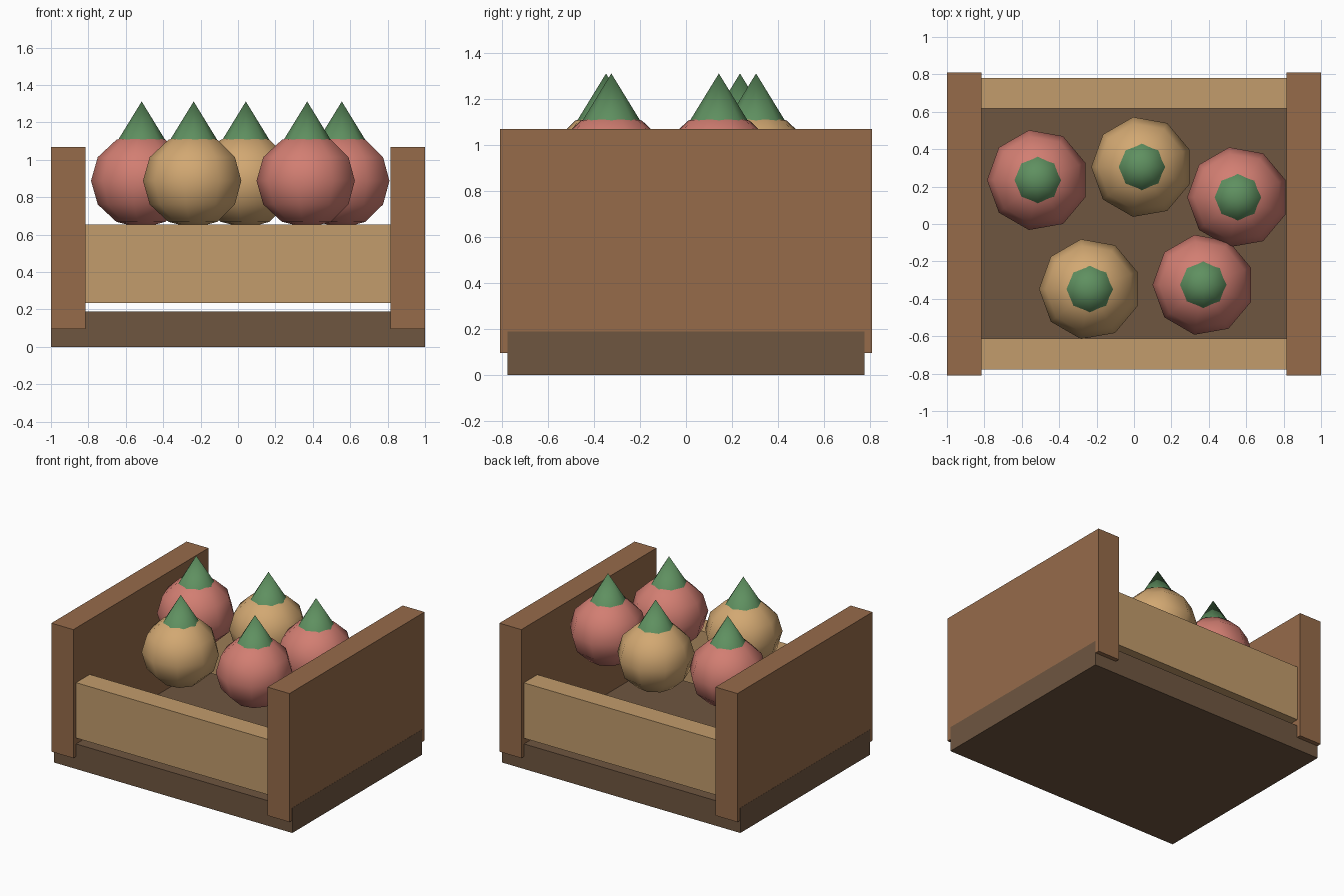
import bpy, bmesh, math
from mathutils import Matrix, Vector

if "Cube" in bpy.data.objects:
    bpy.data.objects.remove(bpy.data.objects["Cube"], do_unlink=True)


def material(name, hex_code):
    srgb = [int(hex_code[i:i + 2], 16) / 255 for i in (0, 2, 4)]
    colour = [((c + 0.055) / 1.055) ** 2.4 for c in srgb] + [1]
    mat = bpy.data.materials.new(name)
    mat.use_nodes = True
    mat.diffuse_color = colour
    mat.node_tree.nodes["Principled BSDF"].inputs["Base Color"].default_value = colour
    return mat


dark_wood = material("dark wood", "6f5640")
brown_wood = material("brown wood", "966b4a")
pale_wood = material("pale wood", "c29c6c")
red_skin = material("red skin", "d27e72")
tan_skin = material("tan skin", "d2a872")
leaf_green = material("leaf green", "5f9060")


def finish(bm, name, mat, location=(0, 0, 0)):
    mesh = bpy.data.meshes.new(name)
    bmesh.ops.recalc_face_normals(bm, faces=bm.faces)
    bm.to_mesh(mesh)
    bm.free()
    mesh.materials.append(mat)
    obj = bpy.data.objects.new(name, mesh)
    obj.location = location
    bpy.context.collection.objects.link(obj)
    return obj


def box(name, mat, low, high):
    low, high = Vector(low), Vector(high)
    bm = bmesh.new()
    size = Matrix.Diagonal((high - low).to_4d())
    bmesh.ops.create_cube(bm, size=1, matrix=size)
    return finish(bm, name, mat, (low + high) / 2)


def lathe(name, mat, profile, segments, location):
    # Revolve a (radius, height) profile, starting on the -x side
    bm = bmesh.new()
    verts = [bm.verts.new((-r, 0, z)) for r, z in profile]
    edges = [bm.edges.new(pair) for pair in zip(verts, verts[1:])]
    bmesh.ops.spin(bm, geom=verts + edges, cent=(0, 0, 0), axis=(0, 0, 1),
                   angle=math.tau, steps=segments, use_duplicate=False)
    bmesh.ops.remove_doubles(bm, verts=bm.verts, dist=0.0005)
    obj = finish(bm, name, mat, location)
    bpy.ops.object.select_all(action="DESELECT")
    obj.select_set(True)
    bpy.context.view_layer.objects.active = obj
    bpy.ops.object.shade_smooth_by_angle(angle=math.radians(60))
    return obj


# Crate: floor, two tall sides, front and back slats
box("crate_floor", dark_wood, (-1, -0.777, 0), (1, 0.777, 0.19))
box("left_side", brown_wood, (0.815, -0.81, 0.095), (0.999, 0.81, 1.07))
box("right_side", brown_wood, (-0.999, -0.81, 0.095), (-0.815, 0.81, 1.07))
box("front_slat", pale_wood, (-0.82, -0.777, 0.235), (0.82, -0.613, 0.655))
box("back_slat", pale_wood, (-0.82, 0.617, 0.235), (0.82, 0.78, 0.655))

# Round fruit, each with a pointed leaf cap
body = [(0.271 * math.sin(math.pi * i / 6), -0.253 * math.cos(math.pi * i / 6))
        for i in range(7)]
cap = [(0, 0), (0.13, 0), (0, 0.212)]
fruit = [(-0.515, 0.235, red_skin), (0.042, 0.305, tan_skin), (0.555, 0.143, red_skin),
         (-0.237, -0.348, tan_skin), (0.37, -0.325, red_skin)]
for number, (x, y, skin) in enumerate(fruit, 1):
    lathe(f"fruit_{number}", skin, body, 9, (x, y, 0.888))
    lathe(f"leaf_cap_{number}", leaf_green, cap, 8, (x, y, 1.1))
